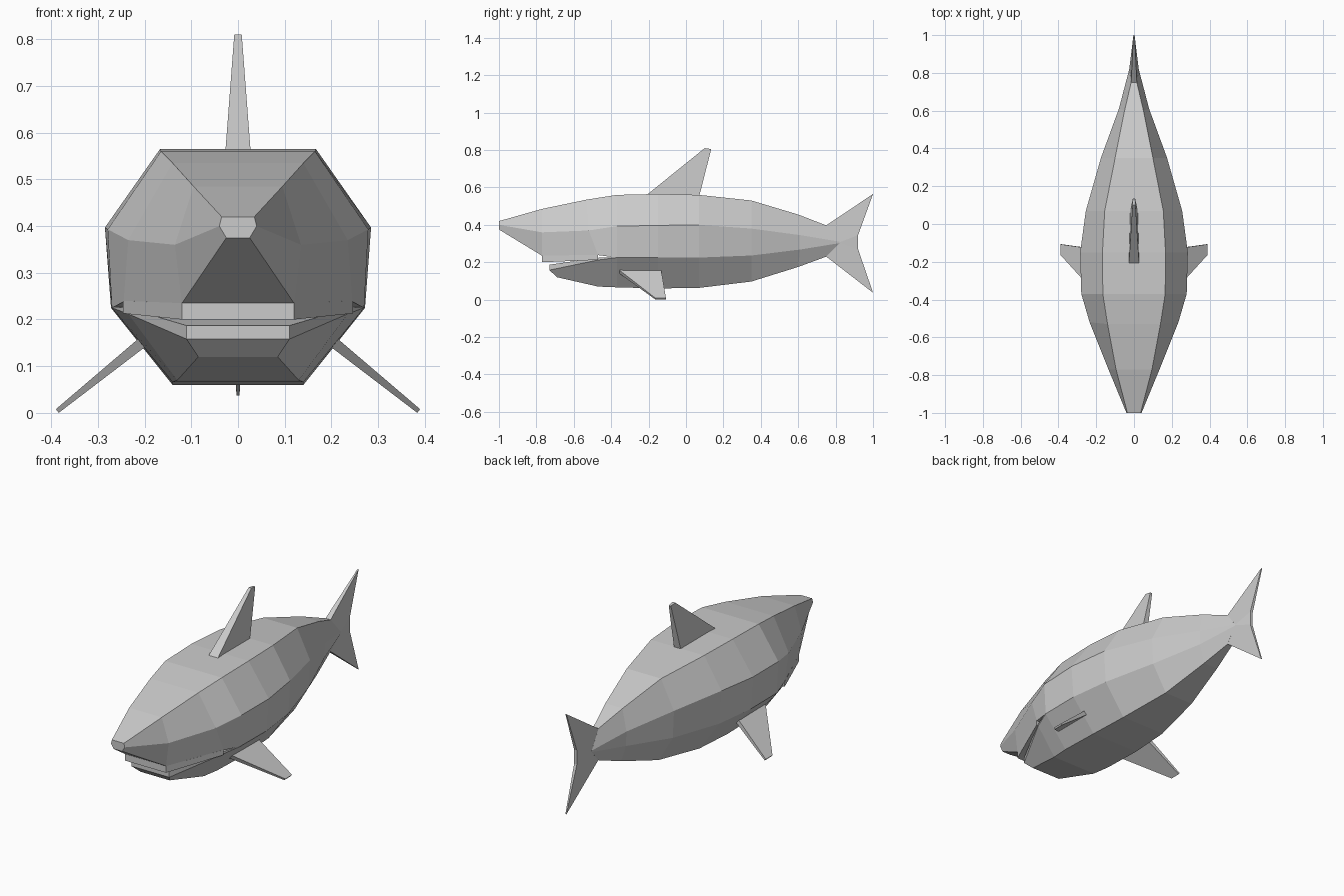
import bpy, bmesh
from mathutils import Vector

if "Cube" in bpy.data.objects:
    bpy.data.objects.remove(bpy.data.objects["Cube"])


def loft(name, halves, start=True, end=True):
    """Skin rings given as right-hand half outlines (top to bottom), mirrored in x."""
    bm = bmesh.new()
    n = len(halves[0])
    rings = []
    for half in halves:
        right = [bm.verts.new(p) for p in half]
        left = [bm.verts.new((-x, y, z)) for x, y, z in half]
        rings.append(right + left[::-1])
    for a, b in zip(rings, rings[1:]):
        for i in range(2 * n):
            j = (i + 1) % (2 * n)
            bm.faces.new((a[i], a[j], b[j], b[i]))
    for ring, wanted in ((rings[0], start), (rings[-1], end)):
        if wanted:
            for i in range(n - 1):
                bm.faces.new((ring[i], ring[i + 1], ring[-2 - i], ring[-1 - i]))
    return finish(name, bm)


def finish(name, bm):
    bmesh.ops.recalc_face_normals(bm, faces=bm.faces)
    mesh = bpy.data.meshes.new(name)
    bm.to_mesh(mesh)
    bm.free()
    obj = bpy.data.objects.new(name, mesh)
    bpy.context.collection.objects.link(obj)
    return obj


def slab(name, centre, halves, normal, faces):
    """Thin fin: outline points offset both ways along the normal."""
    bm = bmesh.new()
    nrm = Vector(normal).normalized()
    sides = [[bm.verts.new(Vector(p) + s * h * nrm) for p, h in zip(centre, halves)]
             for s in (1, -1)]
    for side in sides:
        for f in faces:
            bm.faces.new([side[i] for i in f])
    # close the open border between the two sides
    edges = [(f[k], f[(k + 1) % len(f)]) for f in faces for k in range(len(f))]
    for i, j in edges:
        if (j, i) not in edges:
            bm.faces.new((sides[0][i], sides[0][j], sides[1][j], sides[1][i]))
    return finish(name, bm)


# main body, from behind the jaw to the tail root
def station(y, top, ridge, low, bottom, ridge_y=None):
    ry = y if ridge_y is None else ridge_y
    return [(top[0], y, top[1]), (ridge[0], ry, ridge[1]),
            (low[0], ry, low[1]), (bottom[0], y, bottom[1])]


loft("body", [
    station(-.37, (.165, .56), (.279, .393), (.27, .225), (.14, .066)),
    station(-.15, (.167, .565), (.285, .397), (.272, .225), (.14, .06)),
    station(.07, (.155, .56), (.255, .40), (.245, .225), (.128, .063)),
    station(.35, (.10, .53), (.175, .38), (.168, .236), (.085, .097)),
    station(.60, (.05, .455), (.08, .345), (.077, .268), (.042, .175), .61),
    station(.75, (.015, .397), (.025, .31), (.025, .302), (.014, .23), .82),
], start=False)

# snout and upper head
loft("upper_head", [
    [(.035, -1, .42), (.04, -1, .40), (.025, -1, .375)],
    [(.095, -.77, .485), (.135, -.77, .36), (.12, -.77, .235)],
    [(.14, -.53, .535), (.235, -.52, .37), (.245, -.47, .238)],
    [(.165, -.37, .56), (.279, -.37, .393), (.27, -.37, .225)],
], end=False)

# upper lip slab overhanging the mouth
loft("upper_lip", [
    [(.12, -.77, .235), (.12, -.77, .20)],
    [(.246, -.47, .24), (.246, -.47, .213)],
])

# lower jaw
loft("lower_jaw", [
    [(.11, -.73, .187), (.11, -.73, .158), (.085, -.69, .12)],
    [(.235, -.47, .224), (.235, -.47, .212), (.13, -.47, .07)],
    [(.27, -.37, .228), (.27, -.37, .225), (.14, -.37, .066)],
], end=False)

# dorsal fin
slab("dorsal_fin",
     [(0, -.21, .56), (0, .07, .55), (0, .135, .805), (0, .10, .81)],
     [.027, .02, .006, .008], (1, 0, 0), [(0, 1, 2, 3)])

# forked tail fin
slab("tail_fin",
     [(0, .82, .306), (0, .75, .397), (0, 1, .565), (0, .92, .345),
      (0, .92, .27), (0, 1, .037), (0, .75, .23)],
     [.025, .015, .003, .008, .008, .003, .014], (1, 0, 0),
     [(0, 1, 2, 3), (0, 3, 4), (0, 4, 5, 6)])

# pectoral fins, one per side
for side, s in (("right", 1), ("left", -1)):
    slab(side + "_pectoral_fin",
         [(s * .19, -.375, .163), (s * .19, -.135, .163),
          (s * .387, -.107, .004), (s * .387, -.163, .004)],
         [.012, .012, .005, .005], (s * .63, 0, .78), [(0, 1, 2, 3)])
